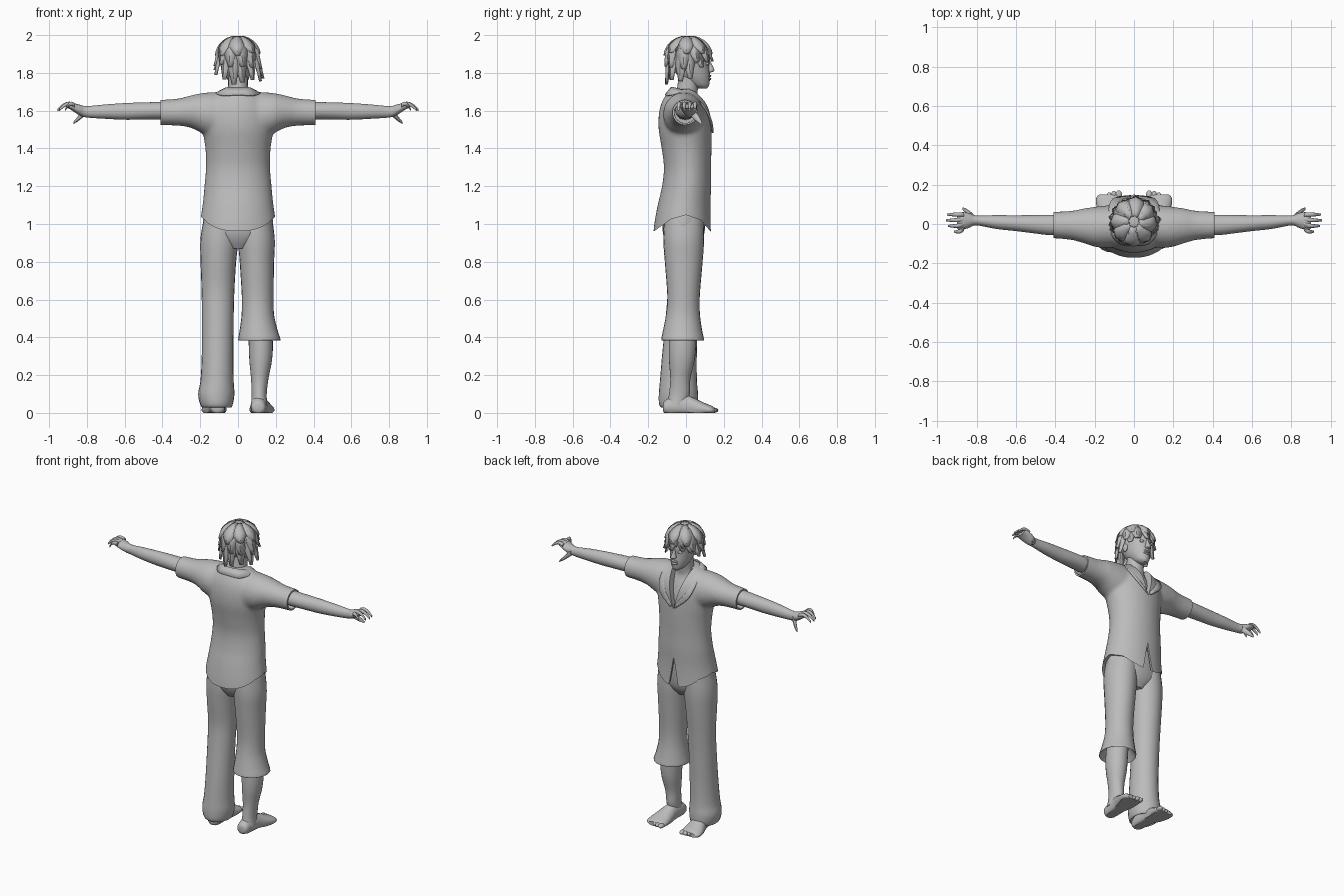
import bpy, bmesh, math, random
from mathutils import Vector

random.seed(4)
if "Cube" in bpy.data.objects:
    bpy.data.objects.remove(bpy.data.objects["Cube"])

GREY = (0.5, 0.5, 0.5, 1)
grey = bpy.data.materials.new("plain_grey")
grey.use_nodes = True
grey.diffuse_color = GREY
bsdf = next(n for n in grey.node_tree.nodes if n.type == 'BSDF_PRINCIPLED')
bsdf.inputs["Base Color"].default_value = GREY


def activate(ob):
    bpy.ops.object.select_all(action='DESELECT')
    ob.select_set(True)
    bpy.context.view_layer.objects.active = ob


def finish(name, bm, smooth=40):
    bmesh.ops.recalc_face_normals(bm, faces=bm.faces)
    me = bpy.data.meshes.new(name)
    bm.to_mesh(me)
    bm.free()
    ob = bpy.data.objects.new(name, me)
    bpy.context.collection.objects.link(ob)
    me.materials.append(grey)
    if smooth:
        activate(ob)
        bpy.ops.object.shade_smooth_by_angle(angle=math.radians(smooth))
    return ob


def spline(rows, steps):
    """Catmull-Rom interpolation between rows of numbers."""
    out = []
    for i in range(len(rows) - 1):
        a, b, c, d = (rows[max(0, min(len(rows) - 1, i + k))] for k in (-1, 0, 1, 2))
        for s in range(steps):
            t = s / steps
            out.append([q + t * ((r - p) / 2 + t * (p - 2.5 * q + 2 * r - w / 2
                        + t * (1.5 * (q - r) + (w - p) / 2)))
                        for p, q, r, w in zip(a, b, c, d)])
    return out + [list(rows[-1])]


def loft(name, axis, rows, bm=None, n=24, steps=4, floor=None, smooth=40):
    """Ellipse sections (position, centre 1, centre 2, radius 1, radius 2) along an axis."""
    own = bm is None
    bm = bm or bmesh.new()
    rings = []
    for p, c1, c2, r1, r2 in spline(rows, steps):
        ring = []
        for k in range(n):
            a = math.tau * k / n
            v = [c1 + r1 * math.cos(a), c2 + r2 * math.sin(a)]
            v.insert(axis, p)
            if floor is not None:
                v[2] = max(v[2], floor)
            ring.append(bm.verts.new(v))
        rings.append(ring)
    for r, q in zip(rings, rings[1:]):
        for k in range(n):
            bm.faces.new((r[k], r[k - 1], q[k - 1], q[k]))
    bm.faces.new(rings[0])
    bm.faces.new(rings[-1])
    return finish(name, bm, smooth) if own else bm


def ball(name, centre, size):
    bm = bmesh.new()
    bmesh.ops.create_uvsphere(bm, u_segments=16, v_segments=10, radius=1)
    bmesh.ops.scale(bm, vec=size, verts=bm.verts)
    bmesh.ops.translate(bm, vec=centre, verts=bm.verts)
    return finish(name, bm, 60)


def prism(axis, profile, lo, hi):
    bm = bmesh.new()
    ends = []
    for p in (lo, hi):
        pts = [list(q) for q in profile]
        for q in pts:
            q.insert(axis, p)
        ends.append([bm.verts.new(q) for q in pts])
    for k in range(len(profile)):
        bm.faces.new((ends[0][k], ends[0][k - 1], ends[1][k - 1], ends[1][k]))
    for e in ends:
        bm.faces.new(e)
    return finish("shirt_cutter", bm, 0)


def flipped(rows, s, col=0):
    return [[v * s if i == col else v for i, v in enumerate(r)] for r in rows]


# Shirt: body and sleeves fused into one skin
bm = loft("", 2, [(.9, 0, -.02, .213, .158), (1, 0, -.018, .203, .15), (1.1, 0, -.01, .188, .14),
                  (1.2, 0, .003, .178, .13), (1.3, 0, .008, .17, .125), (1.4, 0, .003, .173, .132),
                  (1.5, 0, -.005, .187, .14), (1.58, 0, -.007, .187, .137), (1.64, 0, -.01, .167, .12),
                  (1.69, 0, -.015, .118, .088), (1.715, 0, -.015, .085, .065)], bmesh.new(), n=40)
sleeve = [(.08, -.01, 1.57, .11, .13), (.18, -.015, 1.585, .105, .11), (.25, -.01, 1.595, .09, .086),
          (.32, -.007, 1.592, .074, .072), (.43, -.005, 1.59, .067, .067)]
for s in (1, -1):
    loft("", 0, flipped(sleeve, s), bm)
shirt = finish("shirt", bm, 0)
m = shirt.modifiers.new("fuse", 'REMESH')
m.mode, m.voxel_size = 'VOXEL', .011
m = shirt.modifiers.new("soften", 'SMOOTH')
m.factor, m.iterations = .5, 8

# Hem, hollow underside, neck opening, front slit and cuffs are cut out
cutters = [
    prism(0, [(-.3, .8), (-.3, .93), (-.165, .965), (-.08, 1.025), (0, 1.048), (.08, 1.02),
              (.13, .96), (.3, .88), (.3, .8)], -.5, .5),
    loft("shirt_cutter", 2, [(.8, 0, -.018, .195, .14), (1.13, 0, -.008, .172, .126)], n=40, steps=1),
    prism(1, [(0, 1.47), (-.08, 1.76), (.08, 1.76)], .02, .3),
    prism(1, [(0, 1.15), (-.045, .9), (.045, .9)], .05, .3)]
for s in (1, -1):
    cutters.append(prism(0, [(-.2, 1.4), (.2, 1.4), (.2, 1.8), (-.2, 1.8)], s * .41, s * .6))
    cutters.append(loft("shirt_cutter", 0, flipped([(.36, -.005, 1.59, .056, .056),
                                                    (.5, -.005, 1.59, .058, .058)], s), steps=1))
for c in cutters:
    m = shirt.modifiers.new("cut", 'BOOLEAN')
    m.operation, m.solver, m.object = 'DIFFERENCE', 'EXACT', c
activate(shirt)
bpy.ops.object.convert(target='MESH')
bpy.ops.object.shade_smooth_by_angle(angle=math.radians(40))
for c in cutters:
    bpy.data.objects.remove(c)

# Collar with lapels running down to the neck opening
inner = [(0, -.08, 1.725), (.055, -.068, 1.725), (.085, -.015, 1.71), (.082, .05, 1.675),
         (.055, .105, 1.6), (.008, .138, 1.49)]
outer = [(0, -.113, 1.685), (.08, -.1, 1.683), (.128, -.025, 1.69), (.13, .07, 1.655),
         (.105, .132, 1.565), (.016, .147, 1.485)]
bm = bmesh.new()
for s in (1, -1):
    rows = [[bm.verts.new(p) for p in spline(flipped(r, s), 3)] for r in (inner, outer)]
    for k in range(len(rows[0]) - 1):
        bm.faces.new((rows[0][k], rows[0][k + 1], rows[1][k + 1], rows[1][k]))
bmesh.ops.remove_doubles(bm, verts=bm.verts, dist=.0005)
collar = finish("collar", bm)
collar.modifiers.new("thickness", 'SOLIDIFY').thickness = .008

# Trousers: one long leg, one rolled leg
loft("trouser_seat", 2, [(.87, 0, -.015, .06, .07), (.92, 0, -.012, .15, .1), (.98, 0, -.012, .187, .113),
                         (1.1, 0, -.005, .17, .115)])
loft("rolled_trouser_leg", 2, [(.45, .11, -.02, .06, .07), (.392, .113, -.018, .103, .105),
                               (.39, .113, -.018, .112, .113), (.44, .109, -.018, .1, .103),
                               (.52, .105, -.016, .086, .09), (.62, .104, -.013, .084, .086),
                               (.8, .1, -.012, .091, .1), (.93, .097, -.012, .097, .108),
                               (1.08, .09, -.01, .08, .1)])
loft("long_trouser_leg", 2, [(.07, -.112, -.04, .05, .06), (.03, -.112, -.04, .072, .085),
                             (.045, -.114, -.04, .086, .102), (.1, -.115, -.04, .096, .104),
                             (.17, -.111, -.04, .088, .098), (.3, -.108, -.035, .084, .092),
                             (.5, -.107, -.022, .084, .086), (.65, -.106, -.012, .087, .086),
                             (.8, -.104, -.012, .094, .1), (.93, -.098, -.012, .1, .108),
                             (1.08, -.09, -.01, .08, .1)])

# Bare shin and feet
loft("bare_shin", 2, [(.04, .113, -.05, .042, .05), (.1, .112, -.035, .04, .055), (.18, .115, -.03, .046, .053),
                      (.28, .12, -.022, .06, .068), (.38, .12, -.018, .064, .072), (.5, .11, -.015, .06, .068)])
foot = [(-.122, .108, .03, .018, .02), (-.11, .108, .03, .036, .036), (-.06, .109, .035, .042, .058),
        (.0, .113, .035, .045, .06), (.05, .12, .025, .056, .05), (.1, .126, .018, .066, .034),
        (.135, .127, .014, .064, .024), (.15, .126, .012, .05, .014)]
for s, side in ((1, "bare"), (-1, "covered")):
    loft(side + "_leg_foot", 1, flipped(foot, s, 1), floor=0)
    for k in range(5):
        ball(f"{side}_leg_toe_{k + 1}", (s * (.078 + .024 * k), .147 - .005 * k * k * .5, .014),
             (.017 - .0015 * k, .024, .014))

# Arms, hands and fingers
arm = [(.33, -.005, 1.6, .05, .05), (.42, -.005, 1.6, .052, .046), (.52, 0, 1.598, .046, .045),
       (.6, .004, 1.596, .04, .044), (.7, .01, 1.595, .035, .038), (.8, .018, 1.594, .025, .03),
       (.84, .018, 1.604, .038, .028), (.88, .014, 1.622, .045, .02), (.9, .013, 1.625, .036, .012)]
thumb = [(.815, .035, 1.59, .015, .02), (.835, .05, 1.57, .016, .018), (.855, .067, 1.55, .012, .012),
         (.872, .079, 1.535, .006, .006)]
for s, side in ((1, "plus_x"), (-1, "minus_x")):
    loft(side + "_arm", 0, flipped(arm, s))
    loft(side + "_thumb", 0, flipped(thumb, s), n=10)
    for k, reach in enumerate((.95, .955, .945, .915)):
        y = .048 - .024 * k
        d = (reach - .865) / 3
        finger = [(.865, y, 1.627, .012, .013), (.865 + d, y - .004 * k, 1.637, .011, .011),
                  (.865 + 2 * d, y - .005 * k, 1.628, .009, .01), (reach, y - .005 * k, 1.605, .005, .007)]
        loft(f"{side}_finger_{k + 1}", 0, flipped(finger, s), n=10)

# Chest, neck and head
loft("chest_and_neck", 2, [(1.42, 0, 0, .11, .1), (1.52, 0, 0, .11, .105), (1.6, 0, -.005, .1, .09),
                           (1.66, 0, -.005, .075, .065), (1.7, 0, .005, .054, .056), (1.8, 0, .02, .052, .056)])
loft("head", 2, [(1.718, 0, .088, .016, .022), (1.73, 0, .078, .034, .042), (1.75, 0, .063, .048, .062),
                 (1.785, 0, .042, .063, .085), (1.83, 0, .026, .073, .098), (1.88, 0, .02, .078, .106),
                 (1.93, 0, .02, .07, .095), (1.97, 0, .02, .045, .06)])
loft("nose", 2, [(1.803, 0, .126, .012, .008), (1.812, 0, .13, .018, .02), (1.835, 0, .126, .011, .016),
                 (1.865, 0, .12, .007, .008)], n=12)
for z, name in ((1.784, "upper_lip"), (1.768, "lower_lip")):
    ball(name, (0, .118, z), (.024, .016, .008))
for s, side in ((1, "plus_x"), (-1, "minus_x")):
    ball(side + "_eye", (s * .031, .112, 1.848), (.017, .009, .009))
    ball(side + "_ear", (s * .077, .01, 1.835), (.01, .02, .032))

# Hair: a cap covered with layered tapering locks
ball("hair_cap", (0, .008, 1.893), (.097, .104, .1))
CROWN = Vector((0, .012, 1.885))


def lock(name, angle, top, bottom, width, lift, flare):
    bm, rows, steps = bmesh.new(), [], 7
    for k in range(steps):
        t = k / (steps - 1)
        z = top + (bottom - top) * t ** 1.3
        h = (z - CROWN.z) / .113
        r = math.sqrt(max(0, 1 - h * h)) if h > 0 else 1 - flare * h
        a = angle + .12 * t
        out = Vector((.104 * math.cos(a), .112 * math.sin(a), 0)) * r * lift
        side = Vector((-math.sin(a), math.cos(a), 0))
        w = width * (.35 + 1.1 * t if t < .6 else 1.01 - .9 * (t - .6) * 1.8)
        mid = CROWN + out + Vector((0, 0, z - CROWN.z))
        ridge = out.normalized() * .008 if out.length else Vector()
        rows.append([bm.verts.new(p) for p in (mid - side * w, mid + ridge, mid + side * w)])
    for r, q in zip(rows, rows[1:]):
        for k in (0, 1):
            bm.faces.new((r[k], r[k + 1], q[k + 1], q[k]))
    ob = finish(name, bm, 25)
    ob.modifiers.new("thickness", 'SOLIDIFY').thickness = .006


for layer, (count, top, bottom, width, lift) in enumerate(
        ((13, 1.965, 1.785, .034, 1.0), (11, 1.985, 1.835, .036, 1.06), (8, 1.996, 1.9, .042, 1.1))):
    for k in range(count):
        angle = math.tau * (k + .4 * layer) / count + random.uniform(-.08, .08)
        front = max(0, math.sin(angle))
        back = max(0, -math.sin(angle))
        low = bottom + max(0, 1.875 - bottom) * front ** .6 - .04 * back * (layer == 0)
        lock(f"hair_lock_{layer + 1}_{k + 1}", angle, top, low + random.uniform(-.015, .015),
             width, lift, .28 * (1 - .9 * back) + .1 * front)
